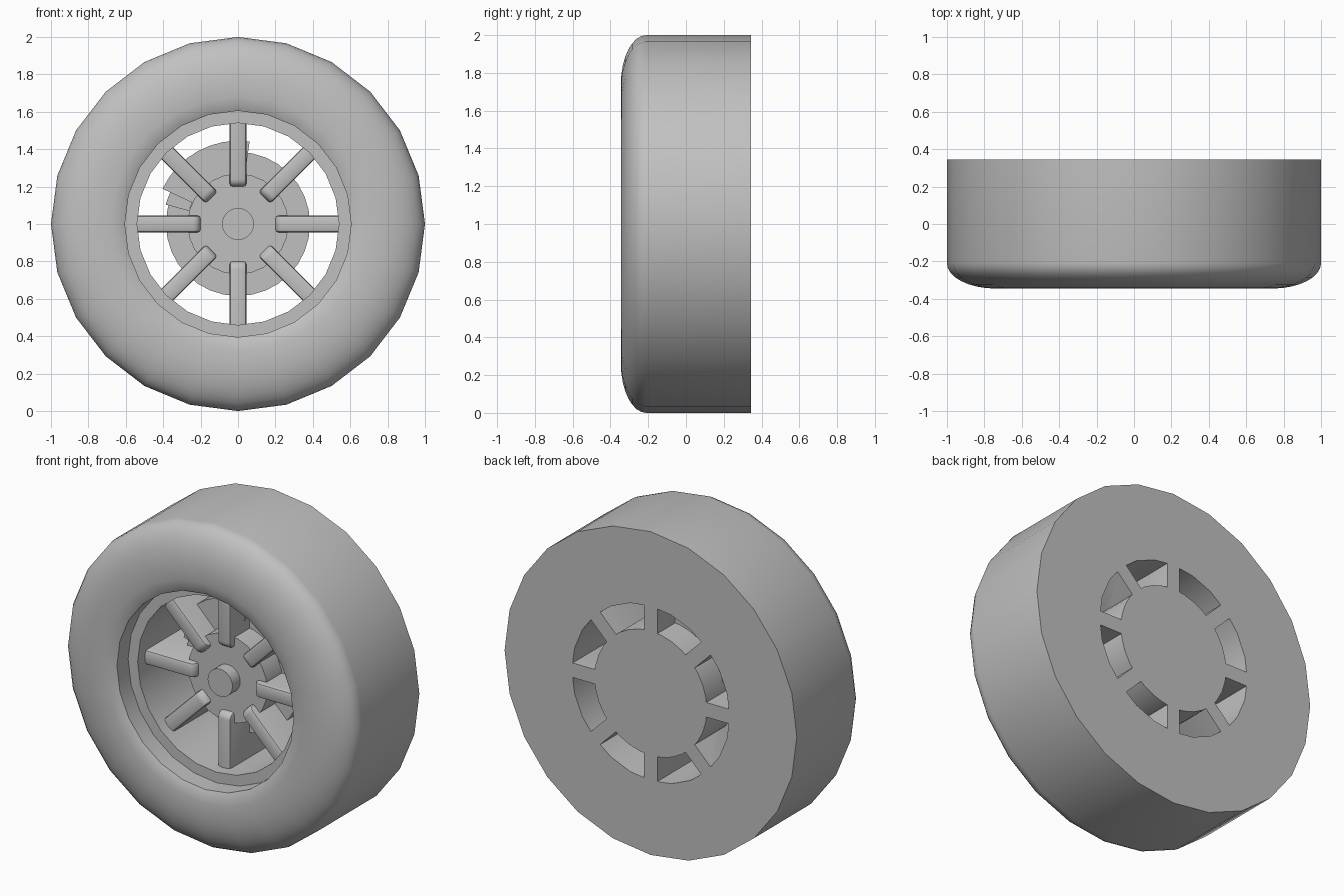
import bpy, bmesh
from math import cos, sin, pi, radians
from mathutils import Matrix, Vector

if "Cube" in bpy.data.objects:
    bpy.data.objects.remove(bpy.data.objects["Cube"])

grey = bpy.data.materials.new("plain_grey")
grey.use_nodes = True
colour = (0.53, 0.53, 0.53, 1)
grey.diffuse_color = colour
grey.node_tree.nodes["Principled BSDF"].inputs["Base Color"].default_value = colour

BACK = 0.345
CENTRE = Vector((0, 0, 1))


def finish(name, bm, angle=35):
    bmesh.ops.recalc_face_normals(bm, faces=bm.faces)
    mesh = bpy.data.meshes.new(name)
    bm.to_mesh(mesh)
    bm.free()
    ob = bpy.data.objects.new(name, mesh)
    ob.location = CENTRE
    mesh.materials.append(grey)
    bpy.context.collection.objects.link(ob)
    bpy.ops.object.select_all(action="DESELECT")
    ob.select_set(True)
    bpy.context.view_layer.objects.active = ob
    bpy.ops.object.shade_smooth_by_angle(angle=radians(angle))
    return ob


def point(radius, y, a):
    return (radius * cos(a), y, radius * sin(a))


def revolve(name, profile, sides, closed=False):
    """Turn (radius, y) points around the axle; open profiles get flat caps."""
    bm = bmesh.new()
    rings = [[bm.verts.new(point(r, y, 2 * pi * i / sides)) for i in range(sides)]
             for r, y in profile]
    pairs = list(zip(rings, rings[1:]))
    if closed:
        pairs.append((rings[-1], rings[0]))
    else:
        bm.faces.new(rings[0])
        bm.faces.new(rings[-1])
    for a, b in pairs:
        for i in range(sides):
            j = (i + 1) % sides
            bm.faces.new((a[i], a[j], b[j], b[i]))
    return finish(name, bm)


def arc_block(name, inner, outer, start, end, front, back, steps=8):
    """Curved block around the axle, angles in degrees."""
    bm = bmesh.new()
    rows = []
    for i in range(steps + 1):
        a = radians(start + (end - start) * i / steps)
        rows.append([bm.verts.new(point(r, y, a)) for r, y in
                     ((inner, front), (outer, front), (outer, back), (inner, back))])
    for a, b in zip(rows, rows[1:]):
        for k in range(4):
            m = (k + 1) % 4
            bm.faces.new((a[k], a[m], b[m], b[k]))
    bm.faces.new(rows[0])
    bm.faces.new(rows[-1])
    return finish(name, bm)


# Tyre and rim barrel: rounded shoulder at the front, flat back
shoulder = [(0.74 + 0.26 * sin(t), -0.21 - 0.135 * cos(t))
            for t in (pi / 2 * i / 8 for i in range(9))]
wall = [(0.605, -0.21), (0.605, -0.32), (0.635, -0.335), (0.68, -0.343)]
revolve("tyre_and_rim", wall + shoulder + [(1, BACK), (0.54, BACK), (0.54, -0.21)],
        24, closed=True)

# Hub, brake disc and centre cap
revolve("hub", [(0.27, -0.10), (0.27, 0.06)], 24)
revolve("brake_disc", [(0.385, 0.05), (0.385, BACK)], 32)
revolve("centre_cap", [(0.085, -0.175), (0.085, -0.09)], 24)

# Brake caliper, hugging the disc at the upper left of the front
arc_block("brake_caliper", 0.26, 0.445, 82, 155, 0.0, 0.17)
arc_block("caliper_bracket", 0.27, 0.40, 155, 165, 0.02, 0.17, 2)

# Eight deep spokes with a rounded front and inner end
for n in range(8):
    bm = bmesh.new()
    bmesh.ops.create_cube(bm, size=1)
    inner, outer, front = 0.2, 0.545, -0.14
    bmesh.ops.scale(bm, vec=(outer - inner, BACK - front, 0.09), verts=bm.verts)
    bmesh.ops.translate(bm, vec=((inner + outer) / 2, (BACK + front) / 2, 0), verts=bm.verts)
    # Round the inner front corner first, then the long front edges
    corner = [e for e in bm.edges if all(v.co.x < inner + 0.01 and v.co.y < front + 0.01
                                         for v in e.verts)]
    bmesh.ops.bevel(bm, geom=corner, offset=0.04, segments=4, profile=0.5, affect="EDGES")
    rim = [e for e in bm.edges if abs(e.verts[0].co.z - e.verts[1].co.z) < 1e-4
           and all(v.co.y < front + 0.05 for v in e.verts)]
    bmesh.ops.bevel(bm, geom=rim, offset=0.016, segments=2, profile=0.5, affect="EDGES")
    bmesh.ops.rotate(bm, cent=(0, 0, 0), verts=bm.verts,
                     matrix=Matrix.Rotation(n * pi / 4, 3, "Y"))
    finish(f"spoke_{n + 1}", bm, 40)
